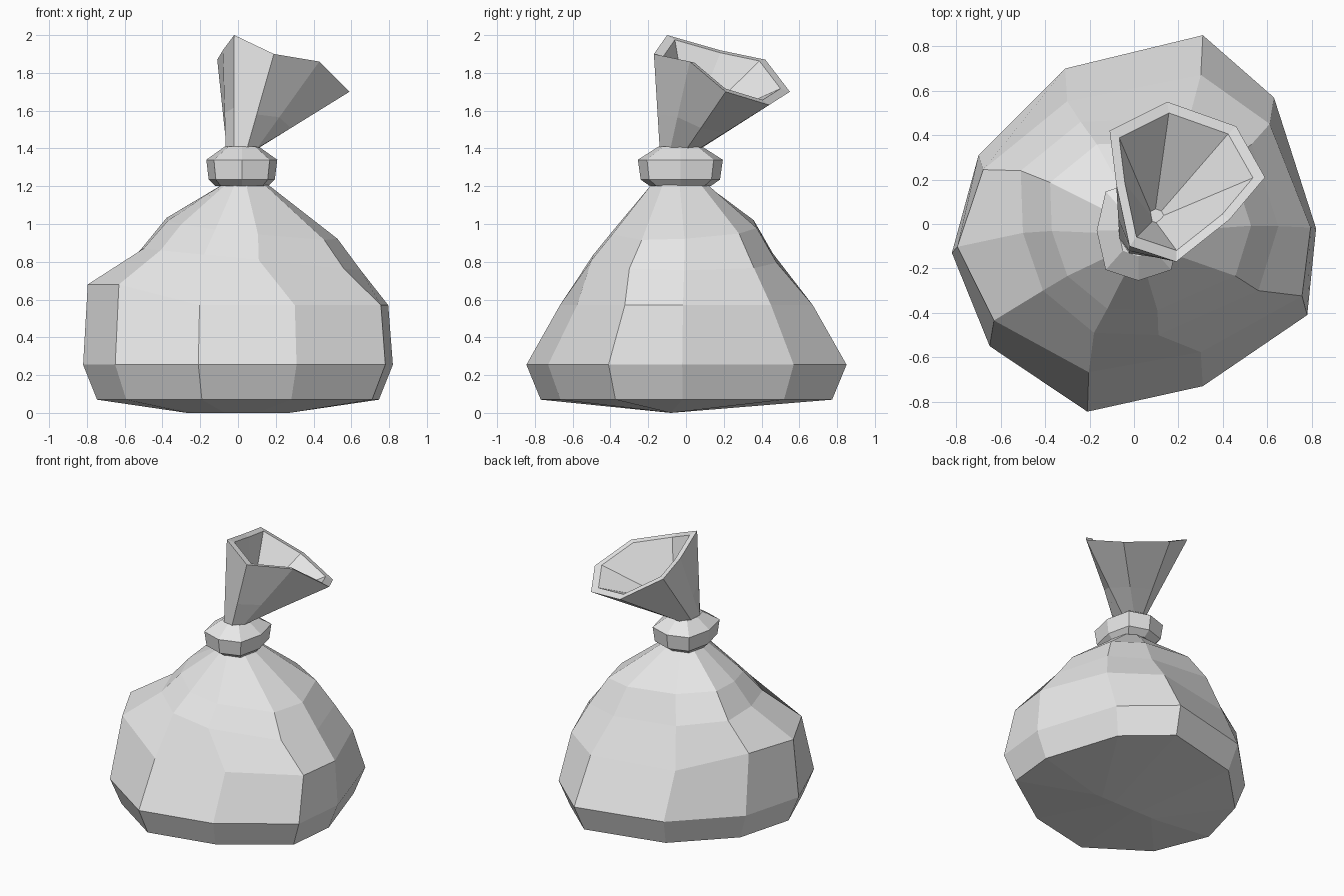
import bpy
import bmesh
import math
from mathutils import Vector

default_cube = bpy.data.objects.get("Cube")
if default_cube:
    bpy.data.objects.remove(default_cube, do_unlink=True)

# One plain pale cloth colour
CLOTH_COLOUR = (0.8, 0.8, 0.8, 1)
cloth = bpy.data.materials.new("pale_grey_cloth")
cloth.use_nodes = True
cloth.diffuse_color = CLOTH_COLOUR
cloth.node_tree.nodes["Principled BSDF"].inputs["Base Color"].default_value = CLOTH_COLOUR


def loft(name, rings, cap_end=False):
    """Skin a stack of equally sized, counter-clockwise rings with flat quads."""
    mesh = bpy.data.meshes.new(name)
    bm = bmesh.new()
    loops = [[bm.verts.new(point) for point in ring] for ring in rings]
    for lower, upper in zip(loops, loops[1:]):
        count = len(lower)
        for i in range(count):
            j = (i + 1) % count
            bm.faces.new((lower[i], lower[j], upper[j], upper[i]))
    if cap_end:
        bm.faces.new(loops[-1])
    bmesh.ops.remove_doubles(bm, verts=bm.verts, dist=0.0005)
    bm.to_mesh(mesh)
    bm.free()
    mesh.materials.append(cloth)
    part = bpy.data.objects.new(name, mesh)
    bpy.context.collection.objects.link(part)
    return part


def scaled(outline, width, depth, height, shift_x=0, shift_y=0):
    """Place an outline at a height; height may be a function of x and y."""
    ring = []
    for x, y in outline:
        px, py = x * width + shift_x, y * depth + shift_y
        pz = height(px, py) if callable(height) else height
        ring.append(Vector((px, py, pz)))
    return ring


def rounded_octagon(radius_x, radius_y, height):
    """A slightly squared eight-sided ring around the neck axis."""
    ring = []
    for i in range(8):
        angle = math.tau * i / 8
        c, s = math.cos(angle), math.sin(angle)
        x = math.copysign(abs(c) ** 0.7, c) * radius_x
        y = math.copysign(abs(s) ** 0.7, s) * radius_y
        ring.append(NECK + Vector((x, y, height)))
    return ring


def blend(ring, targets, amount):
    return [a.lerp(b, amount) for a, b in zip(ring, targets)]


NECK = Vector((0.02, -0.03, 0))

# Sack body: a wide lower outline and a softer shoulder outline
lower_outline = [(-.82, -.13), (-.65, -.55), (-.21, -.845), (.31, -.73), (.78, -.41),
                 (.82, -.02), (.63, .57), (.31, .85), (-.31, .7), (-.7, .31)]
shoulder_outline = [(-.5, -.04), (-.41, -.3), (-.18, -.49), (.11, -.5), (.56, -.3),
                    (.65, -.01), (.53, .36), (.25, .48), (-.24, .46), (-.51, .24)]


def belly_height(x, y):
    # The sack bulges higher on its right side
    return 0.68 if x < -0.5 else 0.57


def shoulder_height(x, y):
    return 0.82 - 0.1 * x


def upper_height(x, y):
    return 0.98 - 0.11 * x + 0.06 * y


loft("sack_body", [
    scaled(lower_outline, 0.33, 0, 0, shift_y=-0.08),
    scaled(lower_outline, 0.91, 0.91, 0.07),
    scaled(lower_outline, 1, 1, 0.255),
    scaled(lower_outline, 0.97, 0.79, belly_height, shift_y=0.0),
    scaled(shoulder_outline, 1, 1, shoulder_height),
    scaled(shoulder_outline, 0.78, 0.78, upper_height, shift_x=0.02),
    scaled(shoulder_outline, 0.23, 0.32, 1.2, NECK.x, NECK.y),
    scaled(shoulder_outline, 0.15, 0.2, 1.25, NECK.x, NECK.y),
])

# Tie: a chunky faceted band around the neck
loft("neck_tie", [
    rounded_octagon(0.1, 0.12, 1.2),
    rounded_octagon(0.14, 0.16, 1.2),
    rounded_octagon(0.175, 0.21, 1.235),
    rounded_octagon(0.188, 0.225, 1.34),
    rounded_octagon(0.09, 0.115, 1.41),
    rounded_octagon(0.06, 0.08, 1.41),
])

# Open mouth: cloth flaring from the tie, leaning to the back left
rim = [Vector(p) for p in (
    (.59, .21, 1.7), (.46, .44, 1.63), (.15, .55, 1.7), (-.11, .42, 1.87),
    (-.08, .18, 1.92), (-.02, -.1, 2), (.19, -.17, 1.9), (.43, .02, 1.86))]
neck_ring = []
for i in range(8):
    angle = math.tau * (i + 0.4) / 8
    offset = Vector((0.09 * math.cos(angle), 0.115 * math.sin(angle), 1.4))
    neck_ring.append(NECK + offset)

rim_centre = sum(rim, Vector()) / len(rim)
inner_rim = blend(rim, [rim_centre] * 8, 0.14)
pocket = Vector((0.09, 0.02, 1.5))
loft("sack_mouth", [
    neck_ring,
    blend(neck_ring, rim, 0.36),
    rim,
    inner_rim,
    blend(inner_rim, [pocket] * 8, 0.9),
], cap_end=True)
